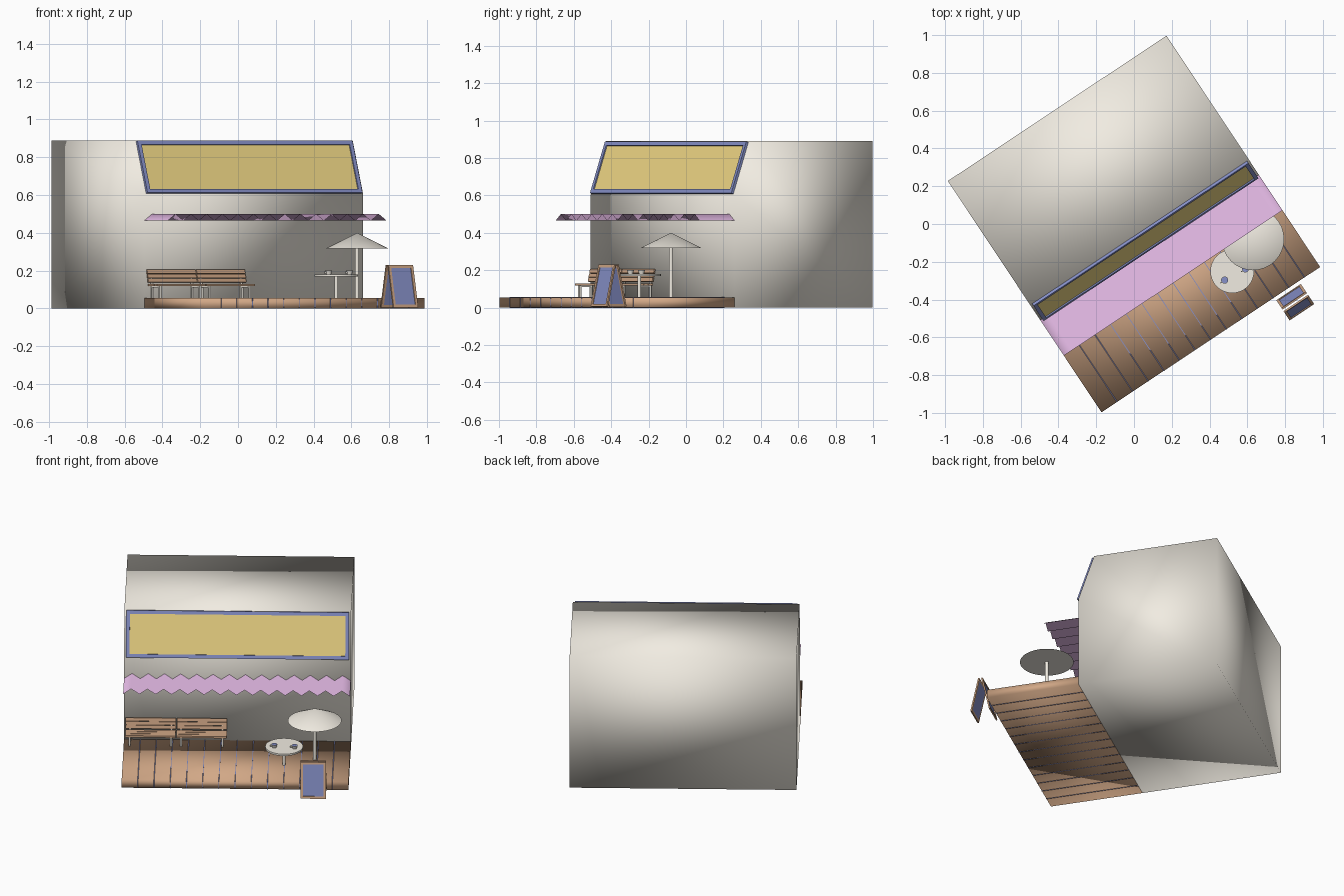
import bpy, bmesh
from math import atan2, hypot, radians, pi
from mathutils import Matrix, Vector

if "Cube" in bpy.data.objects:
    bpy.data.objects.remove(bpy.data.objects["Cube"])

TURN = Matrix.Rotation(radians(33.6), 4, 'Z')   # whole cafe is turned on the ground
T = Matrix.Translation


def material(name, rgb):
    m = bpy.data.materials.new(name)
    m.diffuse_color = (*rgb, 1)
    m.use_nodes = True
    m.node_tree.nodes["Principled BSDF"].inputs["Base Color"].default_value = m.diffuse_color
    return m


CREAM = material("cream", (0.88, 0.84, 0.76))
WOOD = material("wood", (0.64, 0.39, 0.24))
BLUE = material("blue", (0.24, 0.28, 0.58))
PINK = material("pink", (0.86, 0.54, 0.87))
YELLOW = material("yellow", (0.88, 0.69, 0.24))


def finish(name, bm, mat, smooth=None):
    """smooth: None = flat, 'all' = soft over every edge, 'angle' = keep sharp edges"""
    bmesh.ops.recalc_face_normals(bm, faces=bm.faces)
    bm.transform(TURN)
    me = bpy.data.meshes.new(name)
    bm.to_mesh(me)
    bm.free()
    me.materials.append(mat)
    ob = bpy.data.objects.new(name, me)
    bpy.context.collection.objects.link(ob)
    if smooth == 'all':
        me.shade_smooth()
    elif smooth == 'angle':
        bpy.ops.object.select_all(action='DESELECT')
        ob.select_set(True)
        bpy.context.view_layer.objects.active = ob
        bpy.ops.object.shade_smooth_by_angle(angle=radians(40))
    return ob


def add_box(bm, center, size, mat=Matrix()):
    m = mat @ T(Vector(center)) @ Matrix.Diagonal((*size, 1))
    bmesh.ops.create_cube(bm, size=1, matrix=m)


def add_cone(bm, x, y, z0, z1, r0, r1, n=32):
    bmesh.ops.create_cone(bm, cap_ends=True, segments=n, radius1=r0, radius2=r1,
                          depth=z1 - z0, matrix=T((x, y, (z0 + z1) / 2)))


def local(x, y):
    v = TURN.inverted() @ Vector((x, y, 0))
    return v.x, v.y


def framed_panel(name, w, h, border, depth, mat, frame_mat, fill_mat):
    """Rectangular frame in the XY plane with its lower edge on y = 0, plus a thin inset"""
    bm = bmesh.new()
    for s in (-1, 1):
        add_box(bm, (s * (w - border) / 2, h / 2, depth / 2), (border, h, depth), mat)
        add_box(bm, (0, h / 2 + s * (h - border) / 2, depth / 2),
                (w - 2 * border, border, depth), mat)
    finish(name + "_frame", bm, frame_mat)
    bm = bmesh.new()
    add_box(bm, (0, h / 2, depth * 0.25), (w - 2 * border, h - 2 * border, depth * 0.5), mat)
    finish(name + "_pane", bm, fill_mat)


HALF, WALL, FRONT, BACK, TOP = 0.695, -0.15, -0.735, 0.735, 0.89
DECK = 0.055

# Building: side profile extruded across the width
bm = bmesh.new()
profile = [(WALL, 0), (WALL, 0.605), (-0.05, TOP), (BACK, TOP), (BACK, 0)]
face = bm.faces.new([bm.verts.new((-HALF, y, z)) for y, z in profile])
ext = bmesh.ops.extrude_face_region(bm, geom=[face])
bmesh.ops.translate(bm, vec=(2 * HALF, 0, 0),
                    verts=[v for v in ext["geom"] if isinstance(v, bmesh.types.BMVert)])
finish("building", bm, CREAM, 'all')

# Sloped shop window
slope = T((0, WALL, 0.608)) @ Matrix.Rotation(atan2(0.285, 0.1), 4, 'X')
framed_panel("window", 1.366, hypot(0.285, 0.1) - 0.01, 0.022, 0.014, slope, BLUE, YELLOW)

# Deck with plank seams
bm = bmesh.new()
add_box(bm, (0, (FRONT + WALL) / 2, DECK / 2), (2 * HALF, WALL - FRONT, DECK))
finish("deck", bm, WOOD, 'all')
bm = bmesh.new()
PLANKS = 14
for i in range(1, PLANKS):
    x = -HALF + 2 * HALF * i / PLANKS
    add_box(bm, (x, (FRONT + WALL) / 2, DECK / 2), (0.004, WALL - FRONT + 0.002, DECK + 0.002))
finish("deck_seams", bm, BLUE)

# Pleated awning
bm = bmesh.new()
rows = []
for i in range(2 * PLANKS + 1):
    x, z = -HALF + HALF * i / PLANKS, 0.465 + 0.035 * (i % 2)
    rows.append([bm.verts.new((x, y, z)) for y in (WALL, -0.375)])
for a, b in zip(rows, rows[1:]):
    bm.faces.new((a[0], a[1], b[1], b[0]))
awning = finish("awning", bm, PINK, 'all')
if awning.data.polygons[0].normal.z < 0:
    awning.data.flip_normals()

# Two slatted benches against the wall
for n, cx in enumerate((-0.531, -0.217)):
    bm = bmesh.new()
    for k in range(3):
        add_box(bm, (cx, -0.185 - 0.03 * k, 0.124), (0.308, 0.027, 0.012))
    lean = T((cx, -0.172, 0.138)) @ Matrix.Rotation(radians(-12), 4, 'X')
    for k in range(3):
        add_box(bm, (0, 0, 0.011 + 0.0235 * k), (0.308, 0.008, 0.021), lean)
    finish(f"bench_slats_{n + 1}", bm, WOOD)
    bm = bmesh.new()
    for s in (-1, 1):
        for y in (-0.245, -0.172):
            add_box(bm, (cx + s * 0.127, y, (DECK + 0.118) / 2), (0.012, 0.012, 0.118 - DECK))
        add_box(bm, (cx + s * 0.127, -0.208, 0.114), (0.012, 0.085, 0.008))
        add_box(bm, (0.127 * s, 0.007, 0.025), (0.012, 0.006, 0.08), lean)
    finish(f"bench_legs_{n + 1}", bm, CREAM)

# Parasol
px, py = local(0.63, -0.08)
bm = bmesh.new()
add_cone(bm, px, py, 0.318, 0.40, 0.165, 0)
finish("parasol_canopy", bm, CREAM, 'angle')
bm = bmesh.new()
add_cone(bm, px, py, DECK, 0.33, 0.011, 0.011, 16)
finish("parasol_pole", bm, CREAM, 'angle')

# Round table
tx, ty = local(0.52, -0.25)
bm = bmesh.new()
add_cone(bm, tx, ty, 0.168, 0.18, 0.116, 0.116)
finish("table_top", bm, CREAM, 'angle')
bm = bmesh.new()
add_cone(bm, tx, ty, DECK, 0.17, 0.01, 0.01, 16)
finish("table_leg", bm, CREAM, 'angle')

# Cups with small handles
for n, spot in enumerate(((0.48, -0.297), (0.59, -0.238))):
    x, y = local(*spot)
    bm = bmesh.new()
    add_cone(bm, x, y, 0.18, 0.20, 0.013, 0.019, 16)
    add_box(bm, (x - 0.021, y, 0.191), (0.012, 0.005, 0.011))
    finish(f"cup_{n + 1}", bm, CREAM, 'angle')
    bm = bmesh.new()
    add_cone(bm, x, y, 0.199, 0.201, 0.017, 0.017, 16)
    finish(f"drink_{n + 1}", bm, BLUE, 'angle')

# Folding pavement sign: two leaning boards
for n, turn in enumerate((0, pi)):
    m = (T((0.482, -0.817, 0)) @ Matrix.Rotation(turn, 4, 'Z') @ T((0, -0.055, 0.004))
         @ Matrix.Rotation(atan2(0.224, 0.05), 4, 'X'))
    framed_panel(f"sign_board_{n + 1}", 0.156, hypot(0.224, 0.05), 0.015, 0.009, m, WOOD, BLUE)
